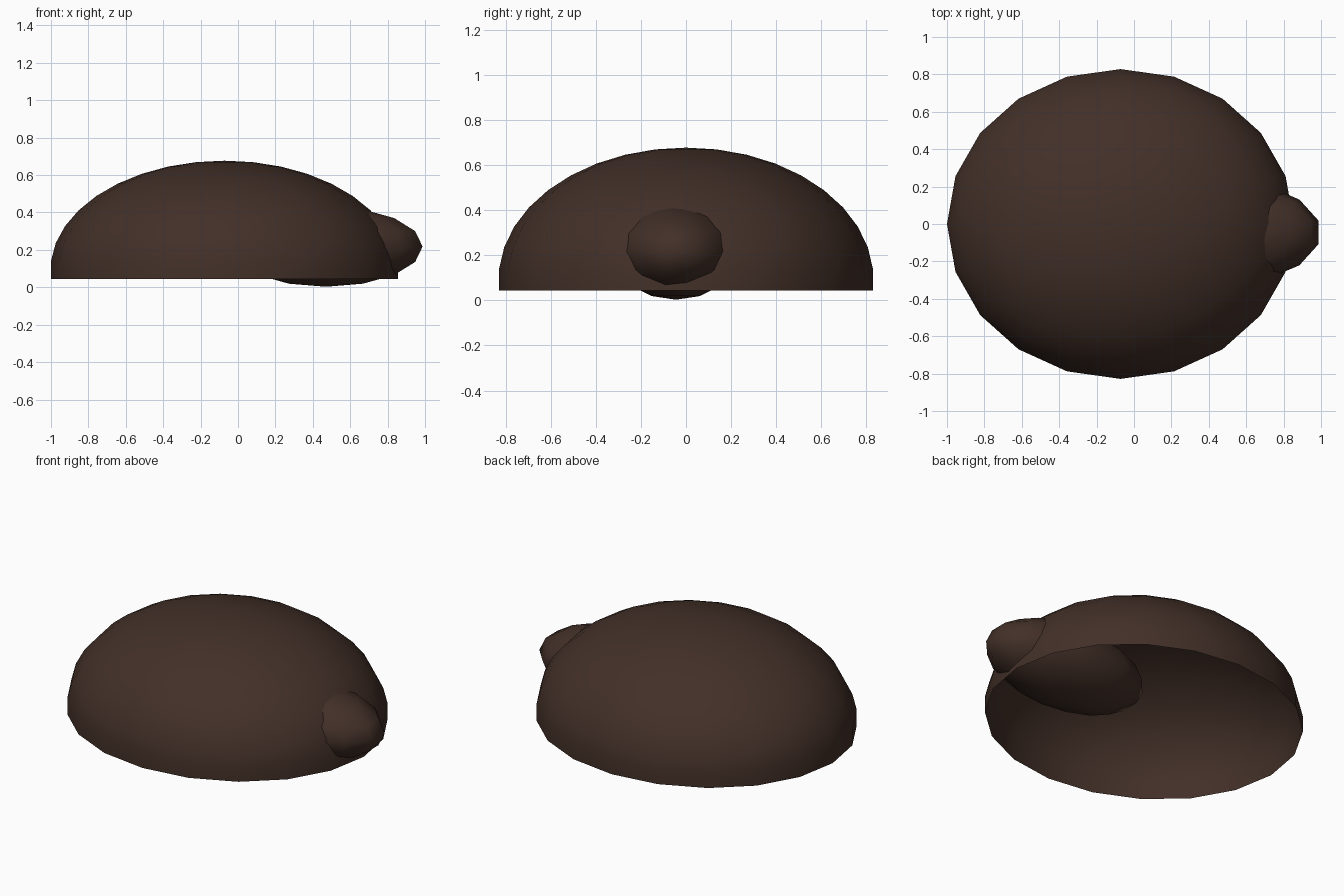
import bpy, bmesh

if "Cube" in bpy.data.objects:
    bpy.data.objects.remove(bpy.data.objects["Cube"])

brown = bpy.data.materials.new("dark_brown")
brown.diffuse_color = (0.055, 0.029, 0.021, 1)
brown.use_nodes = True
brown.node_tree.nodes["Principled BSDF"].inputs["Base Color"].default_value = brown.diffuse_color


def ellipsoid(name, segments, rings, centre, radii, cut_z=None):
    """Smooth low-poly ellipsoid; everything below cut_z (unit sphere) is removed."""
    bm = bmesh.new()
    bmesh.ops.create_uvsphere(bm, u_segments=segments, v_segments=rings, radius=1)
    if cut_z is not None:
        low = [v for v in bm.verts if v.co.z < cut_z]
        bmesh.ops.delete(bm, geom=low, context='VERTS')
    for v in bm.verts:
        v.co = [c + r * p for c, r, p in zip(centre, radii, v.co)]
    for f in bm.faces:
        f.smooth = True
    mesh = bpy.data.meshes.new(name)
    bm.to_mesh(mesh)
    bm.free()
    mesh.materials.append(brown)
    obj = bpy.data.objects.new(name, mesh)
    bpy.context.collection.objects.link(obj)
    return obj


# Open dome shell: the odd ring count leaves a short upright wall at the rim
ellipsoid("dome_shell", 20, 19, (-0.072, 0, 0.093), (0.931, 0.831, 0.584), cut_z=-0.15)

# Long egg-shaped head, poking out of the shell's right side and under its rim
ellipsoid("head", 14, 8, (0.47, -0.045, 0.218), (0.53, 0.282, 0.215))
